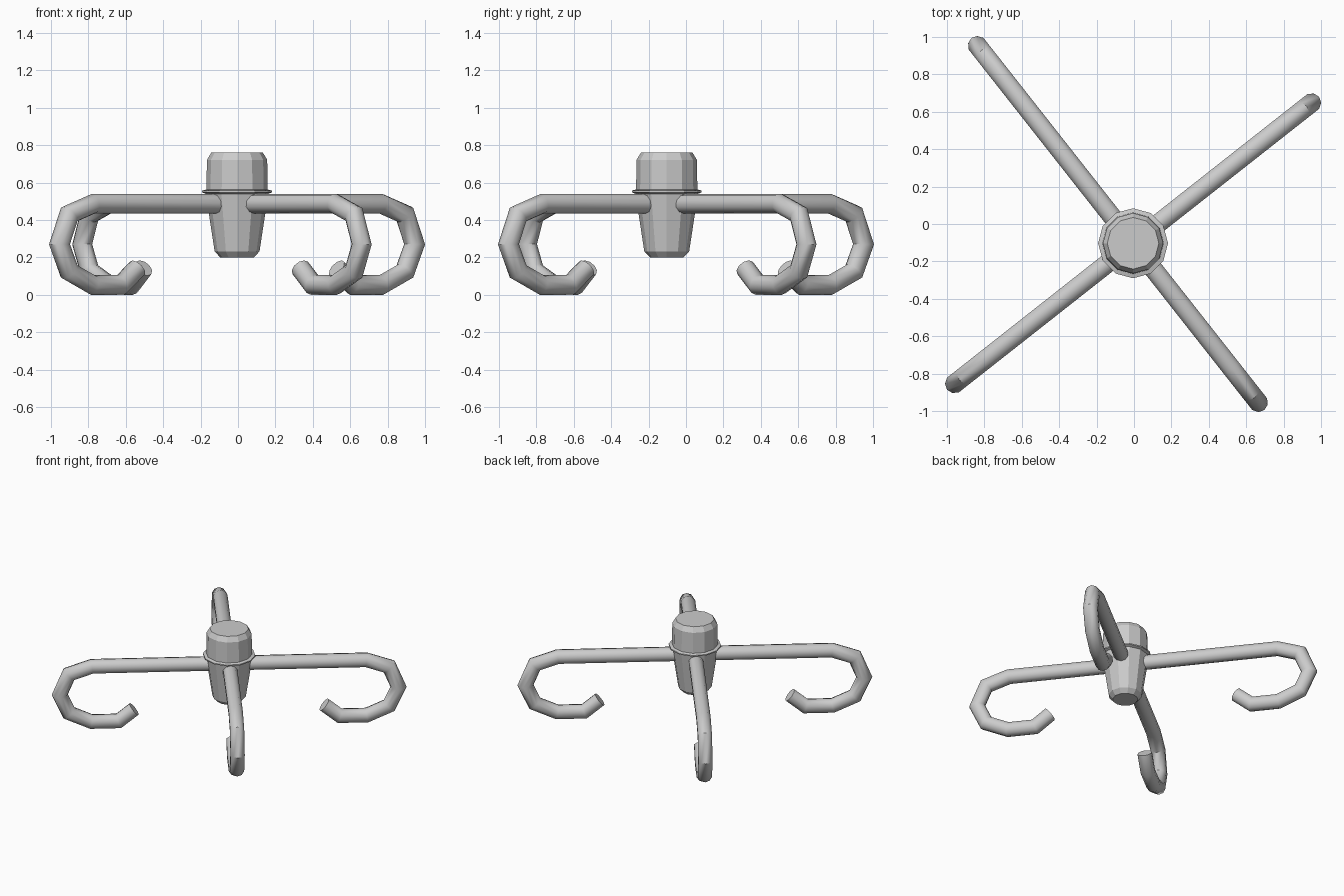
import bpy, bmesh, math
from mathutils import Vector, Matrix

if "Cube" in bpy.data.objects:
    bpy.data.objects.remove(bpy.data.objects["Cube"])

HUB = Vector((-0.005, -0.103, 0))
RADIUS = 0.053
HALF = 1.208


def finish(name, bm, angle):
    bmesh.ops.recalc_face_normals(bm, faces=bm.faces)
    mesh = bpy.data.meshes.new(name)
    bm.to_mesh(mesh)
    bm.free()
    ob = bpy.data.objects.new(name, mesh)
    bpy.context.collection.objects.link(ob)
    bpy.ops.object.select_all(action='DESELECT')
    ob.select_set(True)
    bpy.context.view_layer.objects.active = ob
    bpy.ops.object.shade_smooth_by_angle(angle=math.radians(angle))
    return ob


def skin(bm, rings, closed_ends=True):
    n = len(rings[0])
    for a, b in zip(rings, rings[1:]):
        for i in range(n):
            j = (i + 1) % n
            bm.faces.new((a[i], a[j], b[j], b[i]))
    if closed_ends:
        bm.faces.new(rings[0])
        bm.faces.new(rings[-1])


# Hub: turned profile of (radius, z)
def make_hub(sides=12):
    profile = [(0.09, 0.20), (0.12, 0.232), (0.167, 0.54), (0.187, 0.548),
               (0.187, 0.557), (0.164, 0.563), (0.161, 0.722), (0.138, 0.76)]
    bm = bmesh.new()
    rings = [[bm.verts.new((HUB.x + r * math.cos(2 * math.pi * i / sides),
                            HUB.y + r * math.sin(2 * math.pi * i / sides), z))
              for i in range(sides)] for r, z in profile]
    skin(bm, rings)
    finish("hub", bm, 15)


# Bar: mitred tube through the hub with a curled hook at both ends
def make_bar(name, angle, shift, sides=10):
    hook = [(0.53, 0.143), (0.42, RADIUS), (0.225, RADIUS), (0.066, 0.125),
            (0.0, 0.27), (0.066, 0.43), (0.23, 0.487)]
    path = [Vector((HALF - d, z)) for d, z in hook]
    path += [Vector((-p.x, p.y)) for p in reversed(path)]
    bm = bmesh.new()
    rings = []
    for k, p in enumerate(path):
        d_in = (p - path[k - 1]).normalized() if k else None
        d_out = (path[k + 1] - p).normalized() if k < len(path) - 1 else d_in
        d_in = d_in or d_out
        t = (d_in + d_out).normalized()
        normal = Vector((-t.y, t.x)) / t.dot(d_in)
        ring = []
        for i in range(sides):
            a = 2 * math.pi * (i + 0.5) / sides
            q = p + normal * RADIUS * math.sin(a)
            ring.append(bm.verts.new((q.x + shift, RADIUS * math.cos(a), q.y)))
        rings.append(ring)
    skin(bm, rings)
    bm.transform(Matrix.Translation(HUB) @ Matrix.Rotation(math.radians(angle), 4, 'Z'))
    finish(name, bm, 40)


make_hub()
make_bar("hook_bar_a", 38.2, 0.0)
make_bar("hook_bar_b", 128.2, 0.131)
